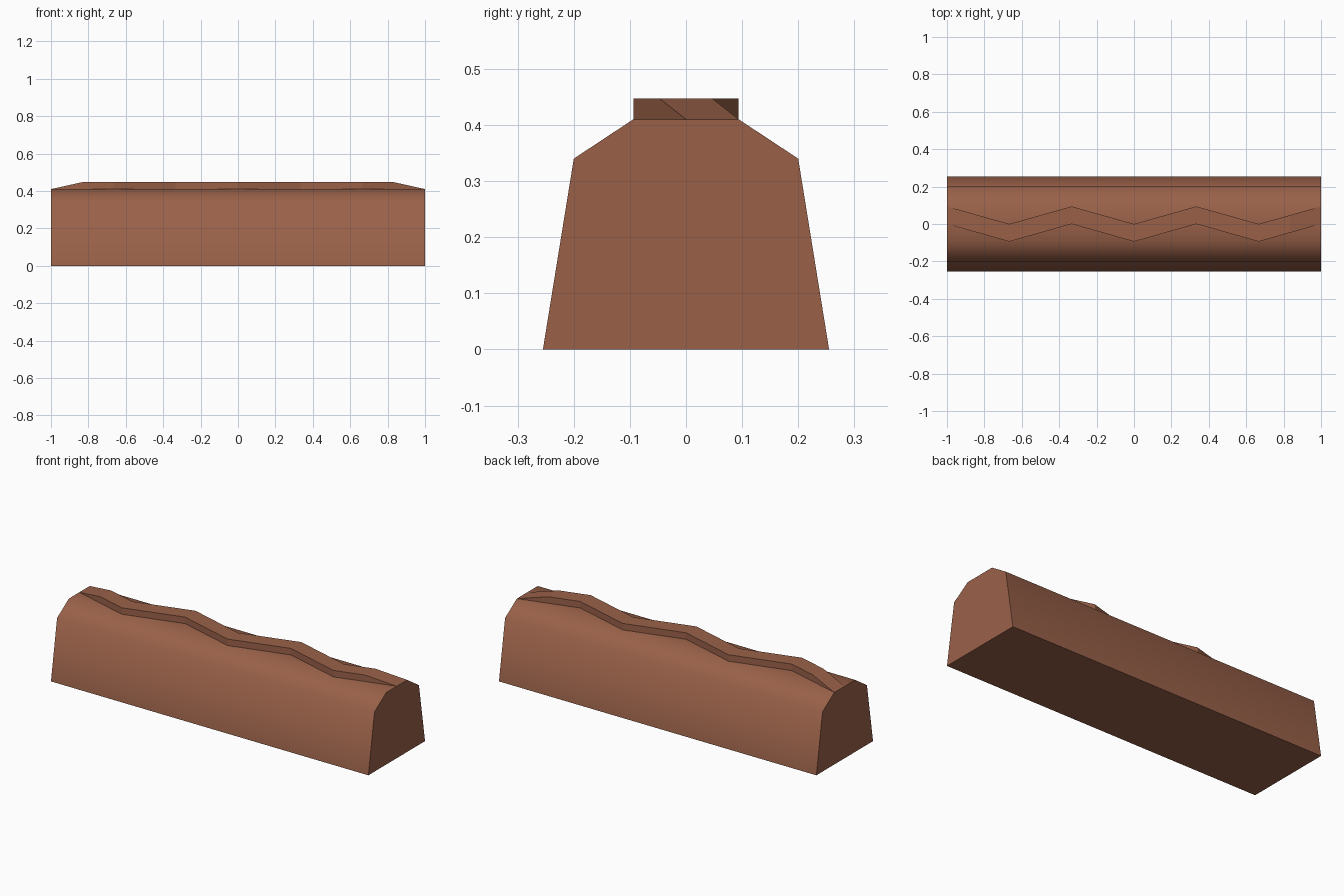
import bpy, bmesh

if "Cube" in bpy.data.objects:
    bpy.data.objects.remove(bpy.data.objects["Cube"])

brown = bpy.data.materials.new("earth brown")
brown.diffuse_color = (0.32, 0.12, 0.066, 1)
brown.use_nodes = True
brown.node_tree.nodes["Principled BSDF"].inputs["Base Color"].default_value = brown.diffuse_color


def make_object(name, bm):
    bmesh.ops.recalc_face_normals(bm, faces=bm.faces)
    mesh = bpy.data.meshes.new(name)
    bm.to_mesh(mesh)
    bm.free()
    mesh.materials.append(brown)
    obj = bpy.data.objects.new(name, mesh)
    bpy.context.collection.objects.link(obj)
    return obj


TOP, CREST, HALF = 0.41, 0.447, 0.094

# Mound body: mirrored profile extruded along x
half = [(0.255, 0), (0.2, 0.34), (HALF, TOP)]
profile = half + [(-y, z) for y, z in reversed(half)]
bm = bmesh.new()
end = bm.faces.new([bm.verts.new((-1, y, z)) for y, z in profile])
ext = bmesh.ops.extrude_face_region(bm, geom=[end], use_keep_orig=True)
bmesh.ops.translate(bm, vec=(2, 0, 0),
                    verts=[g for g in ext["geom"] if isinstance(g, bmesh.types.BMVert)])
body = make_object("mound_body", bm)
bpy.context.view_layer.objects.active = body
body.select_set(True)
bpy.ops.object.shade_smooth_by_angle(angle=0.9)

# Zigzag ridge: stations (x, centre y, height), ramping down at both ends
w = HALF / 2
stations = [(-1, w, TOP), (-5 / 6, 0, CREST)]
stations += [(i / 3, w if i % 2 else -w, CREST) for i in range(-2, 3)]
stations += [(5 / 6, 0, CREST), (1, w, TOP)]
bm = bmesh.new()
rows = [[bm.verts.new(p) for p in ((x, c - w, TOP), (x, c - w, z), (x, c + w, z), (x, c + w, TOP))]
        for x, c, z in stations]
for a, b in zip(rows, rows[1:]):
    for i in range(3):
        bm.faces.new((a[i], b[i], b[i + 1], a[i + 1]))
bmesh.ops.remove_doubles(bm, verts=bm.verts, dist=1e-4)
make_object("zigzag_ridge", bm)
